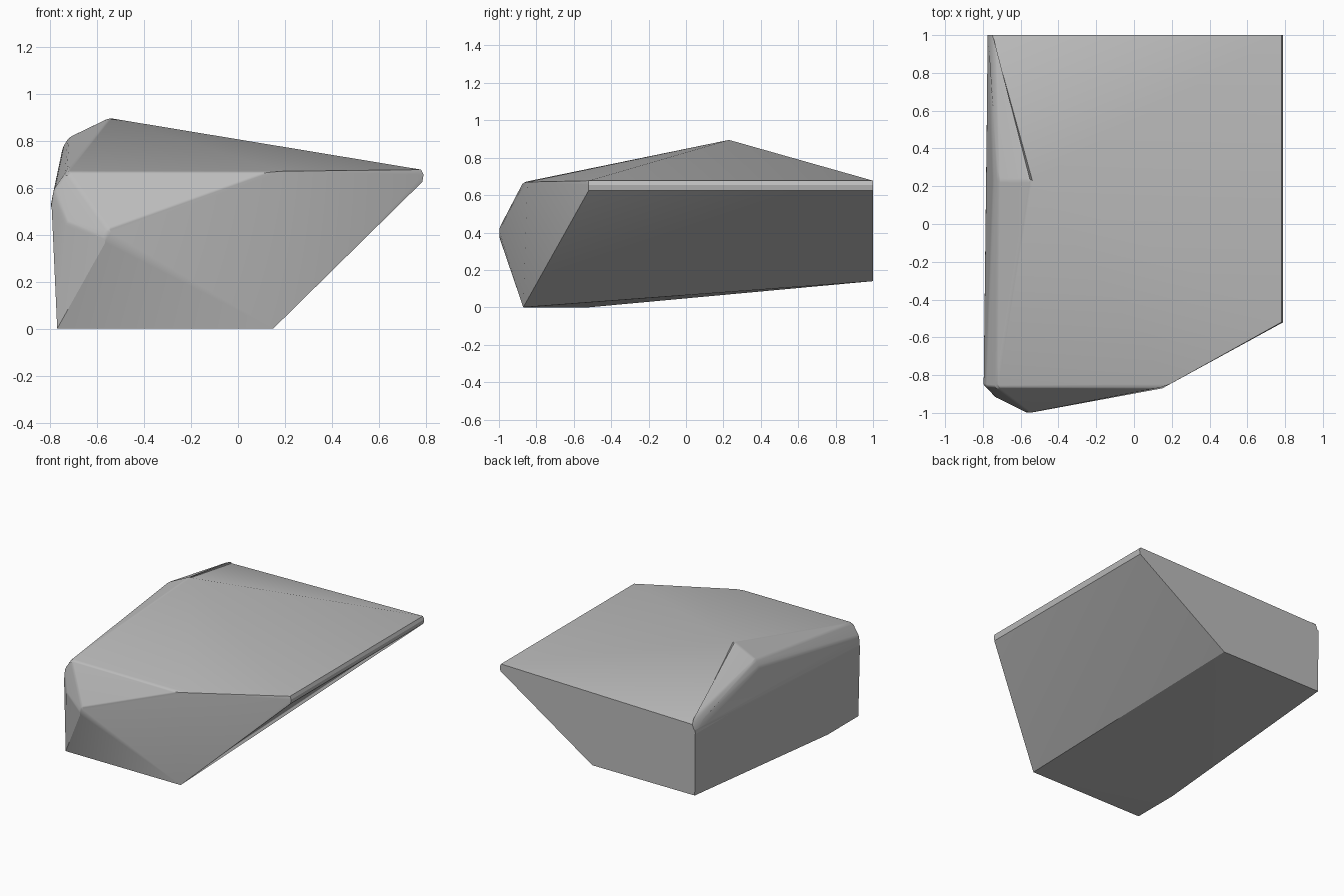
import bpy
import bmesh
import math

cube = bpy.data.objects.get("Cube")
if cube:
    bpy.data.objects.remove(cube, do_unlink=True)

# Stone colour
stone = bpy.data.materials.new("grey stone")
stone.use_nodes = True
colour = (0.5, 0.5, 0.5, 1)
stone.diffuse_color = colour
stone.node_tree.nodes["Principled BSDF"].inputs["Base Color"].default_value = colour

# Corner groups of the faceted block
underside = [(-0.77, -0.87, 0), (0.15, -0.87, 0), (-0.77, -0.52, 0),
             (-0.77, 1, 0.14), (0.05, 1, 0.14)]
nose = [(-0.55, -1, 0.42), (-0.57, -1, 0.38), (-0.73, -0.92, 0.45)]
brow = [(-0.73, -0.865, 0.67), (0.15, -0.87, 0.67),
        (-0.798, -0.85, 0.52), (-0.785, -0.86, 0.59)]
peak = [(-0.55, 0.23, 0.897), (-0.72, 0.23, 0.815), (-0.747, 0.23, 0.77)]
back_top = [(-0.74, 1, 0.675), (-0.765, 1, 0.65), (-0.774, 1, 0.6)]

# Chamfered right rim, running from front to back
rim = [(x, y, z) for y in (-0.52, 1)
       for x, z in ((0.78, 0.677), (0.79, 0.655), (0.785, 0.625))]

# Wrap the corners in a faceted skin
bm = bmesh.new()
for point in underside + nose + brow + peak + back_top + rim:
    bm.verts.new(point)
bmesh.ops.convex_hull(bm, input=bm.verts[:])
bmesh.ops.delete(bm, geom=[v for v in bm.verts if not v.link_faces], context="VERTS")
bmesh.ops.dissolve_limit(bm, angle_limit=math.radians(1),
                         verts=bm.verts[:], edges=bm.edges[:])

# Soften the ridges of the top and nose, leaving the back and base crisp
ridges = [e for e in bm.edges
          if all(v.co.z > 0.3 and v.co.x < 0.5 for v in e.verts)
          and not all(v.co.y > 0.99 for v in e.verts)
          and e.calc_face_angle(0) > math.radians(8)]
bmesh.ops.bevel(bm, geom=ridges, offset=0.012, segments=2, profile=0.5,
                affect="EDGES", clamp_overlap=True)
bmesh.ops.recalc_face_normals(bm, faces=bm.faces[:])

mesh = bpy.data.meshes.new("rock")
bm.to_mesh(mesh)
bm.free()
mesh.materials.append(stone)
rock = bpy.data.objects.new("rock", mesh)
bpy.context.collection.objects.link(rock)

# Smooth shading that keeps hard edges and flat facets
bpy.ops.object.select_all(action="DESELECT")
rock.select_set(True)
bpy.context.view_layer.objects.active = rock
bpy.ops.object.shade_smooth_by_angle(angle=math.radians(30))
weighted = rock.modifiers.new("facet normals", "WEIGHTED_NORMAL")
weighted.keep_sharp = True
